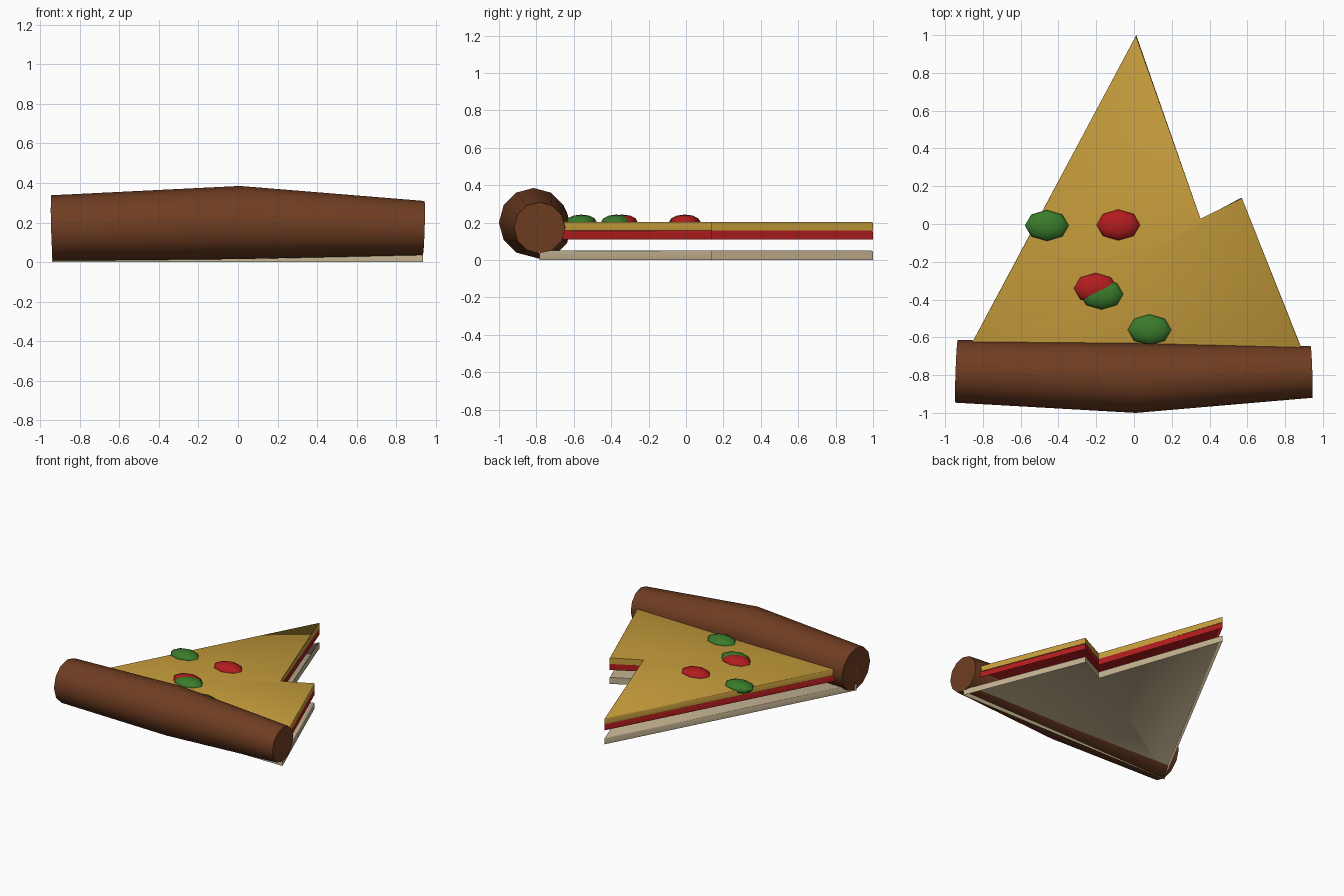
import bpy, bmesh, math
from mathutils import Vector

if "Cube" in bpy.data.objects:
    bpy.data.objects.remove(bpy.data.objects["Cube"])


def material(name, rgb):
    m = bpy.data.materials.new(name)
    m.diffuse_color = (*rgb, 1.0)
    m.use_nodes = True
    m.node_tree.nodes["Principled BSDF"].inputs["Base Color"].default_value = m.diffuse_color
    return m


CRUST = material("baked brown", (0.16, 0.047, 0.016))
DOUGH = material("pale dough", (0.54, 0.44, 0.28))
RED = material("tomato red", (0.45, 0.012, 0.013))
CHEESE = material("cheese yellow", (0.57, 0.34, 0.045))
GREEN = material("pepper green", (0.042, 0.2, 0.024))


def finish(name, bm, mat, smooth):
    me = bpy.data.meshes.new(name)
    bm.to_mesh(me)
    bm.free()
    me.materials.append(mat)
    ob = bpy.data.objects.new(name, me)
    bpy.context.collection.objects.link(ob)
    bpy.ops.object.select_all(action='DESELECT')
    ob.select_set(True)
    bpy.context.view_layer.objects.active = ob
    bpy.ops.object.shade_smooth_by_angle(angle=math.radians(smooth))
    return ob


# Wedge outline, anticlockwise, with the notch on the right side
OUTLINE = [(0.012, 1.0), (-0.94, -0.783), (0.937, -0.783), (0.57, 0.14), (0.35, 0.022)]


def layer(name, z0, z1, mat):
    """Flat top with a skirt below it, open underneath, top rim slightly chamfered."""
    bm = bmesh.new()
    top = [bm.verts.new((x, y, z1)) for x, y in OUTLINE]
    low = [bm.verts.new((x, y, z0)) for x, y in OUTLINE]
    cap = bm.faces.new(top)
    n = len(OUTLINE)
    for i in range(n):
        j = (i + 1) % n
        bm.faces.new((low[i], low[j], top[j], top[i]))
    bmesh.ops.bevel(bm, geom=list(cap.edges), offset=0.004, segments=1,
                    affect='EDGES', profile=0.5)
    finish(name, bm, mat, 60)


layer("dough_base", 0.0, 0.05, DOUGH)
layer("sauce_layer", 0.11, 0.157, RED)
layer("cheese_layer", 0.157, 0.204, CHEESE)

# Crust: twelve-sided tube, thickest in the middle, ends square to its path
PATH = [(Vector((-0.94, -0.78, 0.172)), 0.166),
        (Vector((0.01, -0.815, 0.2)), 0.185),
        (Vector((0.94, -0.783, 0.172)), 0.137)]
SIDES = 12
bm = bmesh.new()
rings = []
for i, (c, r) in enumerate(PATH):
    t = (PATH[min(i + 1, 2)][0] - PATH[max(i - 1, 0)][0]).normalized()
    side = Vector((0, 0, 1)).cross(t).normalized()
    up = t.cross(side)
    rings.append([bm.verts.new(c + r * (math.cos(a) * side + math.sin(a) * up))
                  for a in (2 * math.pi * k / SIDES for k in range(SIDES))])
for a, b in zip(rings, rings[1:]):
    for k in range(SIDES):
        n = (k + 1) % SIDES
        bm.faces.new((a[k], a[n], b[n], b[k]))
bm.faces.new(rings[0])
bm.faces.new(rings[-1])
bmesh.ops.recalc_face_normals(bm, faces=bm.faces[:])
finish("crust", bm, CRUST, 40)

# Toppings: flattened low-poly beads half sunk in the cheese
TOPPINGS = [("tomato_1", -0.083, -0.005, RED), ("tomato_2", -0.203, -0.341, RED),
            ("pepper_1", -0.461, -0.008, GREEN), ("pepper_2", -0.172, -0.371, GREEN),
            ("pepper_3", 0.082, -0.56, GREEN)]
for name, x, y, mat in TOPPINGS:
    bm = bmesh.new()
    bmesh.ops.create_uvsphere(bm, u_segments=8, v_segments=6, radius=1.0)
    bmesh.ops.scale(bm, vec=(0.117, 0.083, 0.041), verts=bm.verts[:])
    bmesh.ops.translate(bm, vec=(x, y, 0.202), verts=bm.verts[:])
    finish(name, bm, mat, 60)
